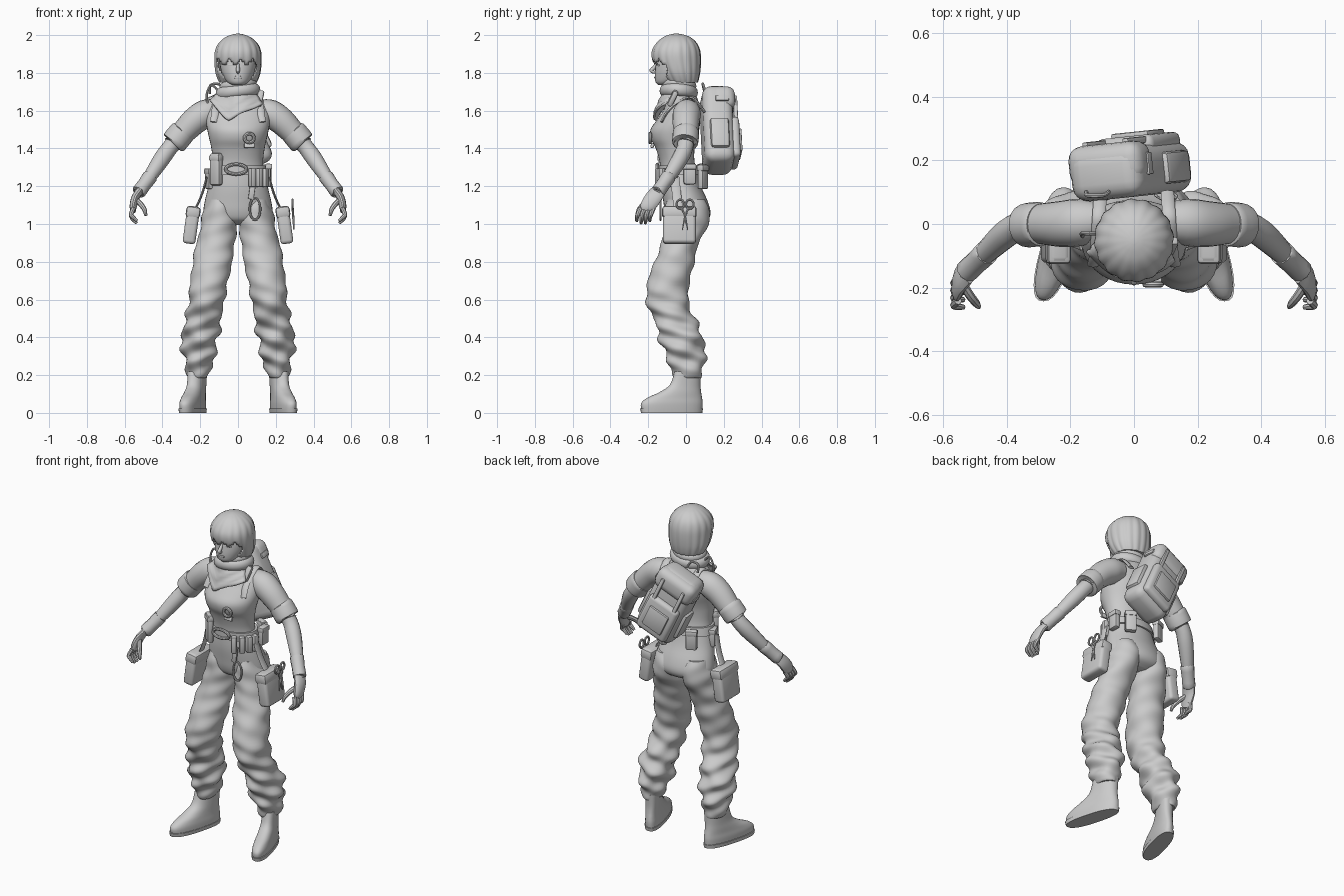
import bpy, bmesh, math
from mathutils import Vector, Matrix

grey = bpy.data.materials.new("plain_grey")
grey.diffuse_color = (0.6, 0.6, 0.6, 1)


def finish(name, bm, mirror=False, solid=0):
    bmesh.ops.recalc_face_normals(bm, faces=bm.faces)
    me = bpy.data.meshes.new(name)
    bm.to_mesh(me)
    bm.free()
    me.materials.append(grey)
    ob = bpy.data.objects.new(name, me)
    bpy.context.collection.objects.link(ob)
    if solid:
        ob.modifiers.new("thickness", 'SOLIDIFY').thickness = solid
    if mirror:
        ob.modifiers.new("mirror", 'MIRROR')
    return ob


def smooth_path(pts, steps, closed=False):
    """Catmull-Rom interpolation of tuples of any length."""
    out, n = [], len(pts)
    get = (lambda i: pts[i % n]) if closed else (lambda i: pts[max(0, min(n - 1, i))])
    for i in range(n if closed else n - 1):
        a, b, c, d = (get(i + k) for k in (-1, 0, 1, 2))
        for s in range(steps):
            t = s / steps
            out.append([0.5 * (2 * q + (r - p) * t + (2 * p - 5 * q + 4 * r - w) * t * t
                        + (3 * q - p - 3 * r + w) * t ** 3) for p, q, r, w in zip(a, b, c, d)])
    if not closed:
        out.append(list(pts[-1]))
    return out


def skin(bm, rings, closed=False):
    rings = [[bm.verts.new(p) for p in r] for r in rings]
    n = len(rings[0])
    for k in range(len(rings) - (0 if closed else 1)):
        a, b = rings[k], rings[(k + 1) % len(rings)]
        for i in range(n):
            j = (i + 1) % n
            bm.faces.new((a[i], a[j], b[j], b[i]))
    if not closed:
        bm.faces.new(rings[0])
        bm.faces.new(rings[-1])


def loft(name, rows, n=28, steps=4, power=1.0, wobble=None, shear=0, mirror=False,
         cut=None, solid=0):
    """Horizontal rings given as (z, x0, x1, y0, y1)."""
    bm, rings = bmesh.new(), []
    for z, x0, x1, y0, y1 in smooth_path(rows, steps):
        ring = []
        for i in range(n):
            a = math.tau * i / n
            c, s = math.cos(a), math.sin(a)
            w = wobble(a, z) if wobble else 0
            y = (y0 + y1) / 2 + ((y1 - y0) / 2 + w) * math.copysign(abs(s) ** power, s)
            x = (x0 + x1) / 2 + ((x1 - x0) / 2 + w) * math.copysign(abs(c) ** power, c)
            ring.append((x - shear * (y - 0.02), y, z))
        rings.append(ring)
    skin(bm, rings)
    if cut:
        bmesh.ops.delete(bm, geom=[f for f in bm.faces if cut(f.calc_center_median())],
                         context='FACES')
    return finish(name, bm, mirror, solid)


def tube(name, pts, ref=(0, 1, 0), flat=1, n=14, steps=4, closed=False, mirror=False):
    """Round or flattened tube through (x, y, z, radius)."""
    path = smooth_path(pts, steps, closed)
    m, rings, bm = len(path), [], bmesh.new()
    for k, (x, y, z, r) in enumerate(path):
        p = path[(k - 1) % m] if closed else path[max(k - 1, 0)]
        q = path[(k + 1) % m] if closed else path[min(k + 1, m - 1)]
        t = (Vector(q[:3]) - Vector(p[:3])).normalized()
        u = t.cross(Vector(ref)).normalized()
        v = u.cross(t)
        rings.append([Vector((x, y, z)) + r * (math.cos(math.tau * i / n) * u
                      + flat * math.sin(math.tau * i / n) * v) for i in range(n)])
    skin(bm, rings, closed)
    return finish(name, bm, mirror)


def box(name, size, matrix, bevel=0.01, seg=2, mirror=False):
    bm = bmesh.new()
    bmesh.ops.create_cube(bm, size=1, matrix=Matrix.Diagonal((*size, 1)))
    bmesh.ops.bevel(bm, geom=bm.edges[:], offset=bevel, segments=seg, profile=0.5,
                    affect='EDGES')
    bm.transform(matrix)
    return finish(name, bm, mirror)


def place(x, y, z, rx=0, ry=0, rz=0):
    r = [Matrix.Rotation(math.radians(a), 4, k) for a, k in ((rx, 'X'), (ry, 'Y'), (rz, 'Z'))]
    return Matrix.Translation((x, y, z)) @ r[2] @ r[1] @ r[0]


def ring(name, c, axis, rx, rz, r, mirror=False):
    """Small closed loop standing in the plane across the x or y axis."""
    pts = []
    for i in range(10):
        a = math.tau * i / 10
        p, q = rx * math.cos(a), rz * math.sin(a)
        pts.append((c[0] + (p if axis == 'y' else 0), c[1] + (p if axis == 'x' else 0), c[2] + q, r))
    tube(name, pts, ref=(0, 1, 0) if axis == 'y' else (1, 0, 0), n=8, steps=2, closed=True, mirror=mirror)


# Head and hair
loft("face", [(1.735, -.03, .03, -.145, -.08), (1.75, -.055, .055, -.16, -.04),
              (1.78, -.078, .078, -.165, .02), (1.82, -.092, .092, -.163, .04),
              (1.87, -.097, .097, -.155, .05), (1.93, -.08, .08, -.13, .04), (1.96, -.05, .05, -.1, .01)])
tube("nose", [(0, -.150, 1.855, .006), (0, -.172, 1.825, .010), (0, -.184, 1.812, .010),
              (0, -.165, 1.802, .008)], ref=(1, 0, 0), n=10)
box("lips", (.04, .014, .013), place(0, -.162, 1.776), .006)
box("eyelid", (.034, .012, .009), place(.04, -.148, 1.84, 0, 0, 16), .004, mirror=True)
loft("hair", [(1.755, -.092, .092, -.10, .055), (1.80, -.109, .109, -.135, .065),
              (1.86, -.115, .115, -.166, .07), (1.91, -.113, .113, -.172, .067),
              (1.95, -.097, .097, -.152, .052), (1.98, -.065, .065, -.12, .022),
              (1.995, -.03, .03, -.085, -.015), (2.0, -.006, .006, -.06, -.045)], n=80,
     wobble=lambda a, z: .0025 * math.sin(16 * a) * min(1, (2 - z) * 12),
     cut=lambda c: c.y < -.098 and c.z < 1.858 + .012 * math.sin(c.x * 110), solid=-.008)
loft("neck", [(1.60, -.06, .06, -.085, .05), (1.70, -.052, .052, -.085, .035), (1.78, -.05, .05, -.08, .03)])

# Scarf: wrapped collar rolls and a pointed bib
for z, rx, y0, y1, r in ((1.735, .078, -.135, .05, .02), (1.70, .092, -.145, .058, .026)):
    cy, ry = (y0 + y1) / 2 + .005, (y1 - y0) / 2 - r
    tube("scarf_roll", [(rx * math.cos(a), cy + ry * math.sin(a), z + .012 * math.sin(a + 2), r)
                        for a in (math.tau * i / 12 for i in range(12))],
         ref=(0, 0, 1), flat=1.25, closed=True)
bm = bmesh.new()
grid = []
for i in range(21):
    x = -.15 + .28 * i / 20
    low = 1.55 + (.105 * (-.055 - x) / .095 if x < -.055 else .09 * (x + .055) / .185)
    grid.append([bm.verts.new((x * (.72 + .28 * v), -.125 - .05 * v + 3.6 * x * x
                 + .004 * math.sin(v * 14 + i * .5), 1.70 + (low - 1.70) * v))
                 for v in (j / 8 for j in range(9))])
for a, b in zip(grid, grid[1:]):
    for j in range(8):
        bm.faces.new((a[j], a[j + 1], b[j + 1], b[j]))
finish("scarf_bib", bm, solid=.012)

# Shirt with short sleeves
loft("shirt", [(1.69, -.075, .075, -.09, .05), (1.65, -.125, .125, -.105, .065),
               (1.60, -.165, .165, -.12, .075), (1.55, -.17, .17, -.155, .075),
               (1.50, -.163, .163, -.188, .07), (1.45, -.152, .152, -.185, .055),
               (1.40, -.141, .141, -.16, .045), (1.33, -.133, .133, -.14, .045),
               (1.26, -.142, .142, -.135, .06)], n=36)
tube("sleeve", [(.11, .01, 1.60, .06), (.17, .005, 1.585, .074), (.23, .0, 1.545, .072),
                (.29, .0, 1.485, .064), (.33, -.005, 1.445, .058)], mirror=True, n=20)
tube("sleeve_cuff", [(.292, 0, 1.488, .060), (.294, 0, 1.486, .069), (.318, -.002, 1.458, .070),
                     (.341, -.005, 1.430, .068), (.343, -.005, 1.428, .05)], mirror=True, n=20, steps=2)

# Arms, bracers and hands
tube("forearm", [(.31, 0, 1.465, .046), (.36, -.005, 1.405, .043), (.40, -.03, 1.35, .044),
                 (.45, -.075, 1.275, .038), (.50, -.125, 1.20, .028), (.53, -.155, 1.16, .026)], mirror=True)
tube("bracer", [(.463, -.09, 1.255, .03), (.465, -.091, 1.252, .040), (.495, -.12, 1.21, .037),
                (.525, -.148, 1.17, .038), (.527, -.15, 1.168, .03)], mirror=True, n=10, steps=2)
tube("palm", [(.525, -.150, 1.17, .020), (.545, -.175, 1.135, .021), (.555, -.205, 1.09, .019),
              (.553, -.215, 1.065, .012)], flat=2.1, mirror=True)
for k in range(4):
    y, d = -.180 - .023 * k, .012 * abs(k - 1.5)
    tube("finger", [(.553, y + .008, 1.085, .0125), (.566, y - .006, 1.05, .012),
                    (.557, y - .01, 1.02 + d, .011), (.535, y - .012, .998 + d, .008)], mirror=True, n=8, steps=3)
tube("thumb", [(.54, -.185, 1.13, .014), (.515, -.225, 1.105, .014), (.495, -.25, 1.075, .012),
               (.488, -.26, 1.045, .008)], mirror=True, n=8, steps=3)


# Trousers with folds that get deeper toward the ankles
def folds(a, z):
    amp = .003 + .008 * max(0, min(1, (.72 - z) / .3)) * min(1, max(0, (z - .2) * 12))
    return amp * (math.sin(62 * z + 2 * a) + .7 * math.sin(37 * z - 3 * a + 1))


loft("trouser_hips", [(1.29, -.138, .138, -.13, .055), (1.2, -.157, .157, -.13, .08),
                      (1.12, -.176, .176, -.12, .115), (1.06, -.183, .183, -.11, .13),
                      (1.02, -.165, .165, -.09, .115), (.995, -.09, .09, -.04, .07)], n=36)
loft("trouser_leg", [(1.13, .02, .165, -.10, .10), (1.05, .004, .187, -.115, .128), (.97, .008, .2, -.12, .105),
                     (.88, .02, .225, -.135, .06), (.78, .035, .242, -.175, .04), (.66, .06, .256, -.21, .012),
                     (.56, .08, .265, -.2, .02), (.48, .092, .28, -.16, .055), (.40, .108, .298, -.14, .088),
                     (.32, .118, .292, -.115, .1), (.25, .14, .28, -.085, .095), (.2, .158, .27, -.07, .085),
                     (.185, .168, .262, -.06, .078)],
     n=36, steps=7, wobble=folds, mirror=True)

# Boots
loft("boot", [(.012, .163, .263, -.235, .085), (.05, .163, .265, -.238, .088), (.08, .166, .262, -.205, .085),
              (.11, .168, .26, -.14, .08), (.15, .168, .257, -.085, .077), (.22, .166, .258, -.06, .08)],
     power=.85, shear=.27, mirror=True)
loft("boot_sole", [(0, .162, .266, -.238, .086), (.022, .16, .268, -.243, .09)], power=.8, shear=.27,
     steps=1, mirror=True)

# Belt with pouches and buckle
loft("belt", [(1.26, -.155, .155, -.146, .073), (1.31, -.147, .147, -.148, .062)], n=36, steps=1)
ring("belt_buckle", (-.01, -.152, 1.29), 'y', .055, .026, .009)
for k in range(4):
    a = math.radians(-62 + 17 * k)
    box("belt_cartridge_pouch", (.032, .035, .1), place(.16 * math.cos(a), -.035 + .125 * math.sin(a),
        1.245, 0, 0, math.degrees(a) + 90), .008)
for x, y, z, h, rz in ((-.115, -.115, 1.29, .17, -40), (-.15, -.05, 1.24, .11, -70),
                       (.16, .02, 1.265, .11, 90), (.10, .09, 1.25, .13, 150), (-.10, .09, 1.26, .12, 25)):
    box("belt_pouch", (.065, .035, h), place(x, y, z, 0, 0, rz), .01)
    box("belt_pouch_flap", (.069, .042, .03), place(x, y, z + h * .35, 0, 0, rz), .006)

# Hanging clip, chest badge
ring("hanging_clip", (.09, -.135, 1.08), 'y', .028, .058, .006)
box("clip_strap", (.03, .012, .1), place(.075, -.137, 1.18, 0, 8), .004)
ring("badge_ring", (.06, -.19, 1.455), 'y', .025, .024, .009)
box("badge_plate", (.055, .018, .025), place(.06, -.178, 1.415, -15), .005)

# Thigh pouches, with scissors on one side
thigh = place(.247, -.035, .995, 0, -8)
box("thigh_pouch", (.068, .175, .2), thigh, .018, 3, mirror=True)
box("thigh_pouch_lid", (.076, .182, .06), thigh @ place(0, 0, .068), .015, mirror=True)
tube("thigh_strap", [(.165, -.06, 1.25, .006), (.19, -.05, 1.16, .006), (.225, -.04, 1.08, .006)],
     flat=4, n=8, mirror=True)
for s in (-1, 1):
    ring("scissor_handle", (.288, -.005 + .025 * s, 1.105), 'x', .02, .024, .006)
    tube("scissor_blade", [(.29, -.005 + .018 * s, 1.085, .006), (.292, -.005, 1.04, .006),
                           (.296, -.005 - .014 * s, .97, .003)], n=6)

# Backpack slung diagonally
pack = place(-.01, .165, 1.495, 0, -25, 6)
box("backpack_body", (.245, .16, .44), pack, .05, 4)
box("backpack_flap", (.255, .13, .13), pack @ place(0, .03, .15), .045, 4)
box("backpack_pocket", (.2, .055, .23), pack @ place(0, .083, -.075), .022, 3)
box("pocket_panel", (.13, .02, .13), pack @ place(0, .113, -.08), .007)
for s in (-1, 1):
    box("backpack_strap", (.022, .022, .34), pack @ place(.07 * s, .095, .0), .006)
    box("backpack_side_pocket", (.04, .1, .17), pack @ place(.12 * s, 0, -.07), .016)
    box("backpack_side_tab", (.012, .07, .03), pack @ place(.127 * s, .02, .13), .004)
tube("backpack_handle", [(-.15, .10, 1.69, .007), (-.145, .09, 1.735, .007), (-.10, .09, 1.74, .007),
                         (-.08, .10, 1.71, .007)], n=8)
tube("shoulder_strap", [(.105, .10, 1.59, .008), (.11, .03, 1.668, .008), (.115, -.045, 1.64, .008),
                        (.12, -.10, 1.592, .008), (.13, -.13, 1.54, .007)], ref=(1, 0, 0), flat=2.6, n=8, mirror=True)
tube("shoulder_loop", [(-.10, -.03, 1.70, .006), (-.14, -.03, 1.735, .006), (-.165, -.03, 1.69, .006),
                       (-.16, -.04, 1.63, .006)], n=8)
box("shoulder_clip", (.035, .03, .09), place(.115, -.07, 1.665, -25, 12), .01)

for ob in bpy.data.objects:
    ob.select_set(True)
    bpy.context.view_layer.objects.active = ob
bpy.ops.object.shade_smooth_by_angle(angle=math.radians(40))
